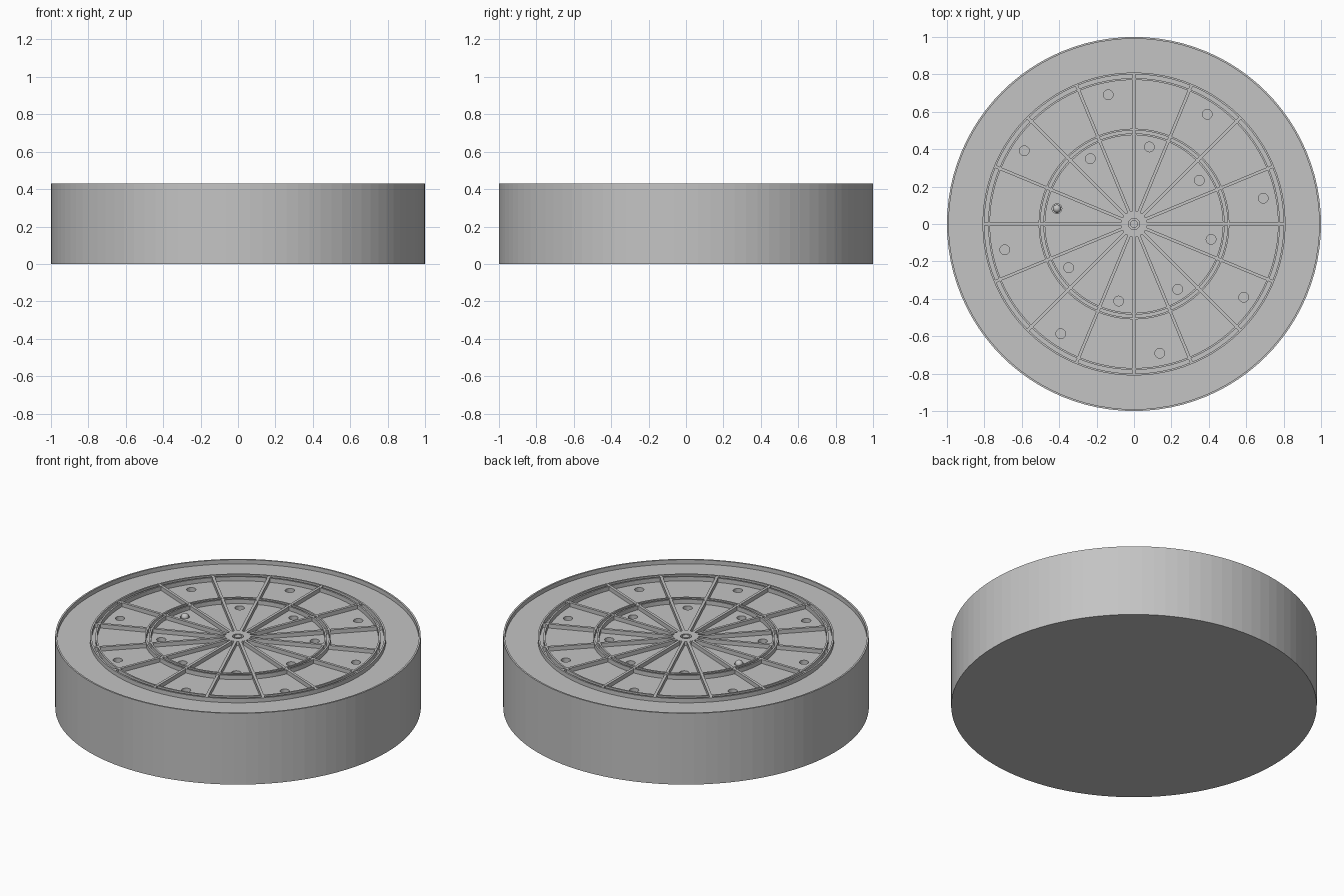
import bpy, bmesh, math
from mathutils import Matrix

if "Cube" in bpy.data.objects:
    bpy.data.objects.remove(bpy.data.objects["Cube"])

TOP, FLOOR, SIDES = 0.43, 0.405, 96

grey = bpy.data.materials.new("plain grey")
grey.diffuse_color = (0.55, 0.55, 0.55, 1)
grey.use_nodes = True
grey.node_tree.nodes["Principled BSDF"].inputs["Base Color"].default_value = grey.diffuse_color


def make_object(name, bm):
    bmesh.ops.remove_doubles(bm, verts=bm.verts, dist=1e-5)
    bmesh.ops.recalc_face_normals(bm, faces=bm.faces)
    mesh = bpy.data.meshes.new(name)
    bm.to_mesh(mesh)
    bm.free()
    mesh.materials.append(grey)
    obj = bpy.data.objects.new(name, mesh)
    bpy.context.collection.objects.link(obj)
    return obj


def lathe(name, profile, sides=SIDES, closed=False):
    """Revolve (radius, height) points around the z axis."""
    bm = bmesh.new()
    verts = [bm.verts.new((r, 0, z)) for r, z in profile]
    edges = [bm.edges.new(pair) for pair in zip(verts, verts[1:])]
    if closed:
        edges.append(bm.edges.new((verts[-1], verts[0])))
    bmesh.ops.spin(bm, geom=verts + edges, cent=(0, 0, 0), axis=(0, 0, 1),
                   angle=math.tau, steps=sides, use_merge=False)
    return make_object(name, bm)


def polar(radius, degrees, z):
    a = math.radians(degrees)
    return Matrix.Translation((radius * math.cos(a), radius * math.sin(a), z))


# Drum: solid body with a thin raised rim
drum = lathe("drum", [(0, 0), (1, 0), (1, TOP), (0.99, TOP), (0.99, FLOOR), (0, FLOOR)])

# Small round holes, alternating between outer and inner pockets
bm = bmesh.new()
for k in range(8):
    for radius, angle in ((0.705, 11.25), (0.42, -11.25)):
        bmesh.ops.create_cone(bm, cap_ends=True, segments=24, radius1=0.026,
                              radius2=0.026, depth=0.06,
                              matrix=polar(radius, angle + 45 * k, FLOOR))
cutter = make_object("hole_cutter", bm)
cutter.hide_render = True
cutter.hide_viewport = True
cut = drum.modifiers.new("holes", 'BOOLEAN')
cut.operation = 'DIFFERENCE'
cut.solver = 'EXACT'
cut.object = cutter

# Ring walls in two concentric pairs
for name, inner in (("outer_ring_outside", 0.80), ("outer_ring_inside", 0.77),
                    ("inner_ring_outside", 0.50), ("inner_ring_inside", 0.475)):
    outer = inner + 0.01
    lathe(name, [(inner, FLOOR - 0.01), (outer, FLOOR - 0.01), (outer, TOP), (inner, TOP)],
          closed=True)

# Sixteen radial divider walls
bm = bmesh.new()
for k in range(16):
    m = (Matrix.Rotation(math.tau * k / 16, 4, 'Z')
         @ Matrix.Translation((0.43, 0, (TOP + FLOOR) / 2 - 0.005))
         @ Matrix.Diagonal((0.75, 0.016, TOP - FLOOR + 0.008, 1)))
    bmesh.ops.create_cube(bm, size=1, matrix=m)
make_object("dividers", bm)

# Hub with a recessed centre and a small pin
lathe("hub", [(0.03, FLOOR - 0.01), (0.07, FLOOR - 0.01), (0.07, TOP), (0.03, TOP)],
      sides=48, closed=True)
lathe("hub_pin", [(0, FLOOR - 0.01), (0.02, FLOOR - 0.01), (0.02, TOP), (0, TOP)], sides=32)

# Ball resting in one of the inner holes
bm = bmesh.new()
bmesh.ops.create_uvsphere(bm, u_segments=24, v_segments=12, radius=0.022,
                          matrix=polar(0.42, 168.75, FLOOR))
ball = make_object("ball", bm)
ball.data.shade_smooth()
